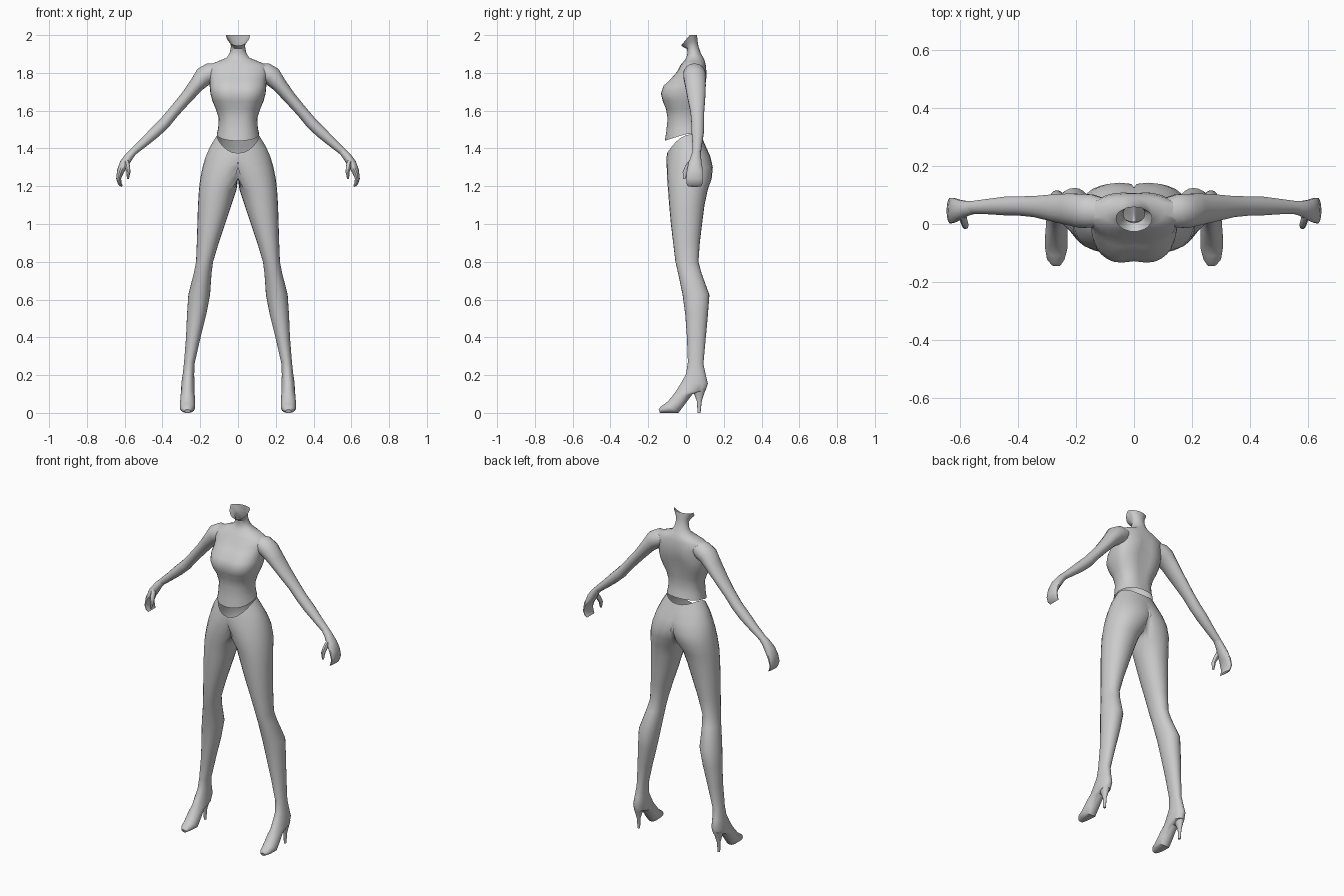
import bpy, bmesh, math
from mathutils import Vector

grey = bpy.data.materials.new("light_grey")
grey.diffuse_color = (0.6, 0.6, 0.6, 1)


def spow(v, p):
    return math.copysign(abs(v) ** p, v)


def loft(name, rings, cap_start=False, cap_end=False, mirror=False, join=False):
    """Skin a list of point rings; join drops faces lying on the mirror plane."""
    bm = bmesh.new()
    vs = [[bm.verts.new(p) for p in ring] for ring in rings]
    n = len(vs[0])
    for a, b in zip(vs, vs[1:]):
        for i in range(n):
            j = (i + 1) % n
            bm.faces.new((a[i], a[j], b[j], b[i]))
    if cap_start:
        bm.faces.new(vs[0][::-1])
    if cap_end:
        bm.faces.new(vs[-1])
    if join:
        flat = [f for f in bm.faces if all(abs(v.co.x) < 1e-5 for v in f.verts)]
        bmesh.ops.delete(bm, geom=flat, context='FACES')
    bmesh.ops.recalc_face_normals(bm, faces=bm.faces)
    me = bpy.data.meshes.new(name)
    bm.to_mesh(me)
    bm.free()
    me.materials.append(grey)
    ob = bpy.data.objects.new(name, me)
    bpy.context.collection.objects.link(ob)
    if mirror:
        ob.modifiers.new("mirror", 'MIRROR').use_clip = True
    bpy.ops.object.select_all(action='DESELECT')
    ob.select_set(True)
    bpy.context.view_layer.objects.active = ob
    bpy.ops.object.shade_smooth_by_angle(angle=math.radians(40))
    return ob


def body_ring(z, hw, yf, yb, cy=0.03, power=2.2, drop=0, rise=0, groove=0, n=32):
    """Torso section: separate front and back depth, with a centre groove."""
    pts = []
    for i in range(n):
        t = math.tau * i / n
        c, s = math.cos(t), math.sin(t)
        x = hw * spow(c, 2 / power)
        k = spow(s, 2 / power)
        y = cy + k * ((yb - cy) if s > 0 else (cy - yf))
        y -= math.copysign(groove * max(0, 1 - abs(x) / 0.06), s)
        pts.append((x, y, z + (rise * s if s > 0 else drop * s)))
    return pts


def leg_ring(xi, xo, yf, zf, yb, zb, bump=0, n=24):
    """Leg section through a front and a back point, clamped at the centre plane."""
    pts = []
    for i in range(n):
        t = math.tau * i / n
        c, s = math.cos(t), math.sin(t)
        k = (s + 1) / 2
        x = (xi + xo) / 2 + (xo - xi) / 2 * spow(c, 0.92)
        if x < 1e-4:
            x = 0
        pts.append((x, yf + (yb - yf) * k, zf + (zb - zf) * k + bump * (1 - s * s)))
    return pts


def tube(name, path, n=14):
    """Limb along a path of (x, y, z, thickness, depth), mirrored to both sides."""
    rings = []
    for i, (x, y, z, ra, ry) in enumerate(path):
        a, b = path[max(i - 1, 0)], path[min(i + 1, len(path) - 1)]
        d = Vector((b[0] - a[0], 0, b[2] - a[2])).normalized()
        nrm = Vector((d.z, 0, -d.x))
        rings.append([Vector((x, y, z)) + nrm * ra * math.cos(math.tau * k / n)
                      + Vector((0, ry * math.sin(math.tau * k / n), 0)) for k in range(n)])
    return loft(name, rings, True, True, mirror=True)


# Torso and neck, open at waist and jaw
loft("torso", [
    body_ring(1.475, 0.112, -0.112, 0.085, cy=0, drop=0.035, rise=0.012),
    body_ring(1.51, 0.105, -0.108, 0.078, cy=0, drop=0.02, rise=0.01, groove=0.004),
    body_ring(1.56, 0.102, -0.103, 0.075, cy=0, groove=0.006),
    body_ring(1.61, 0.118, -0.112, 0.08, cy=0, groove=0.007),
    body_ring(1.65, 0.135, -0.128, 0.088, cy=0, power=2.5, groove=0.008),
    body_ring(1.69, 0.146, -0.138, 0.095, cy=0.01, power=2.7, groove=0.01),
    body_ring(1.73, 0.15, -0.125, 0.106, cy=0.02, power=2.6, groove=0.01),
    body_ring(1.77, 0.152, -0.085, 0.113, groove=0.01),
    body_ring(1.805, 0.16, -0.052, 0.112, groove=0.006),
    body_ring(1.84, 0.155, -0.03, 0.105, cy=0.04),
    body_ring(1.862, 0.105, -0.012, 0.1, cy=0.045),
    body_ring(1.88, 0.06, 0.002, 0.092, cy=0.045, power=2),
    body_ring(1.905, 0.044, 0.008, 0.078, cy=0.04, power=2),
    body_ring(1.94, 0.037, 0.004, 0.066, cy=0.035, power=2, drop=0.012),
    body_ring(1.965, 0.042, -0.012, 0.062, cy=0.03, power=2, drop=0.03),
    body_ring(2.0, 0.063, -0.026, 0.058, cy=0.02, power=2, drop=0.055),
])

# Hips, legs and shoe uppers: one half, mirrored
loft("hips_and_legs", [leg_ring(*r) for r in (
    (-0.112, 0.112, -0.1, 1.375, 0.088, 1.45, 0.055),
    (-0.145, 0.145, -0.102, 1.36, 0.105, 1.41, 0.03),
    (-0.14, 0.172, -0.103, 1.33, 0.128, 1.36, 0.01),
    (-0.09, 0.188, -0.102, 1.3, 0.142, 1.3),
    (-0.04, 0.2, -0.1, 1.24, 0.136, 1.24),
    (0.008, 0.207, -0.095, 1.18, 0.115, 1.18),
    (0.035, 0.212, -0.089, 1.1, 0.098, 1.1),
    (0.068, 0.215, -0.08, 1.0, 0.085, 1.0),
    (0.102, 0.218, -0.068, 0.9, 0.073, 0.9),
    (0.132, 0.222, -0.056, 0.8, 0.066, 0.8),
    (0.14, 0.234, -0.042, 0.74, 0.082, 0.74),
    (0.148, 0.263, -0.018, 0.625, 0.124, 0.625),
    (0.168, 0.27, -0.004, 0.52, 0.116, 0.52),
    (0.198, 0.275, 0.005, 0.4, 0.105, 0.4),
    (0.229, 0.286, 0.01, 0.27, 0.092, 0.26),
    (0.232, 0.293, 0.0, 0.205, 0.105, 0.2),
    (0.23, 0.3, -0.025, 0.16, 0.116, 0.155),
    (0.231, 0.301, -0.05, 0.12, 0.102, 0.115),
    (0.229, 0.304, -0.075, 0.085, 0.035, 0.1),
    (0.228, 0.307, -0.095, 0.062, -0.01, 0.04),
    (0.228, 0.307, -0.11, 0.05, -0.04, 0.0),
    (0.238, 0.3, -0.135, 0.032, -0.1, 0.0),
    (0.252, 0.282, -0.145, 0.018, -0.138, 0.0),
)], cap_end=True, mirror=True, join=True)

# Stiletto heels
loft("heels", [leg_ring(*r, n=12) for r in (
    (0.243, 0.296, 0.03, 0.125, 0.106, 0.13),
    (0.252, 0.288, 0.045, 0.095, 0.094, 0.095),
    (0.262, 0.28, 0.058, 0.06, 0.083, 0.06),
    (0.264, 0.278, 0.061, 0.0, 0.077, 0.0),
)], True, True, mirror=True)

# Arms
tube("arms", [
    (0.09, 0.04, 1.815, 0.035, 0.045),
    (0.145, 0.045, 1.80, 0.054, 0.058),
    (0.18, 0.045, 1.782, 0.052, 0.06),
    (0.22, 0.05, 1.735, 0.04, 0.056),
    (0.275, 0.055, 1.668, 0.033, 0.048),
    (0.34, 0.06, 1.593, 0.03, 0.037),
    (0.39, 0.062, 1.533, 0.031, 0.034),
    (0.44, 0.062, 1.485, 0.03, 0.033),
    (0.50, 0.06, 1.43, 0.024, 0.027),
    (0.56, 0.057, 1.378, 0.019, 0.022),
])

# Hands with closed curved fingers
tube("hands", [
    (0.55, 0.057, 1.387, 0.019, 0.022),
    (0.575, 0.053, 1.36, 0.022, 0.026),
    (0.602, 0.048, 1.32, 0.025, 0.036),
    (0.622, 0.047, 1.28, 0.019, 0.044),
    (0.632, 0.046, 1.24, 0.013, 0.045),
    (0.625, 0.045, 1.212, 0.01, 0.042),
    (0.614, 0.045, 1.2, 0.005, 0.036),
])

# Thumbs
tube("thumbs", [
    (0.594, 0.04, 1.345, 0.012, 0.018),
    (0.586, 0.014, 1.31, 0.013, 0.018),
    (0.58, -0.004, 1.275, 0.011, 0.014),
    (0.583, -0.01, 1.238, 0.005, 0.007),
], n=10)
